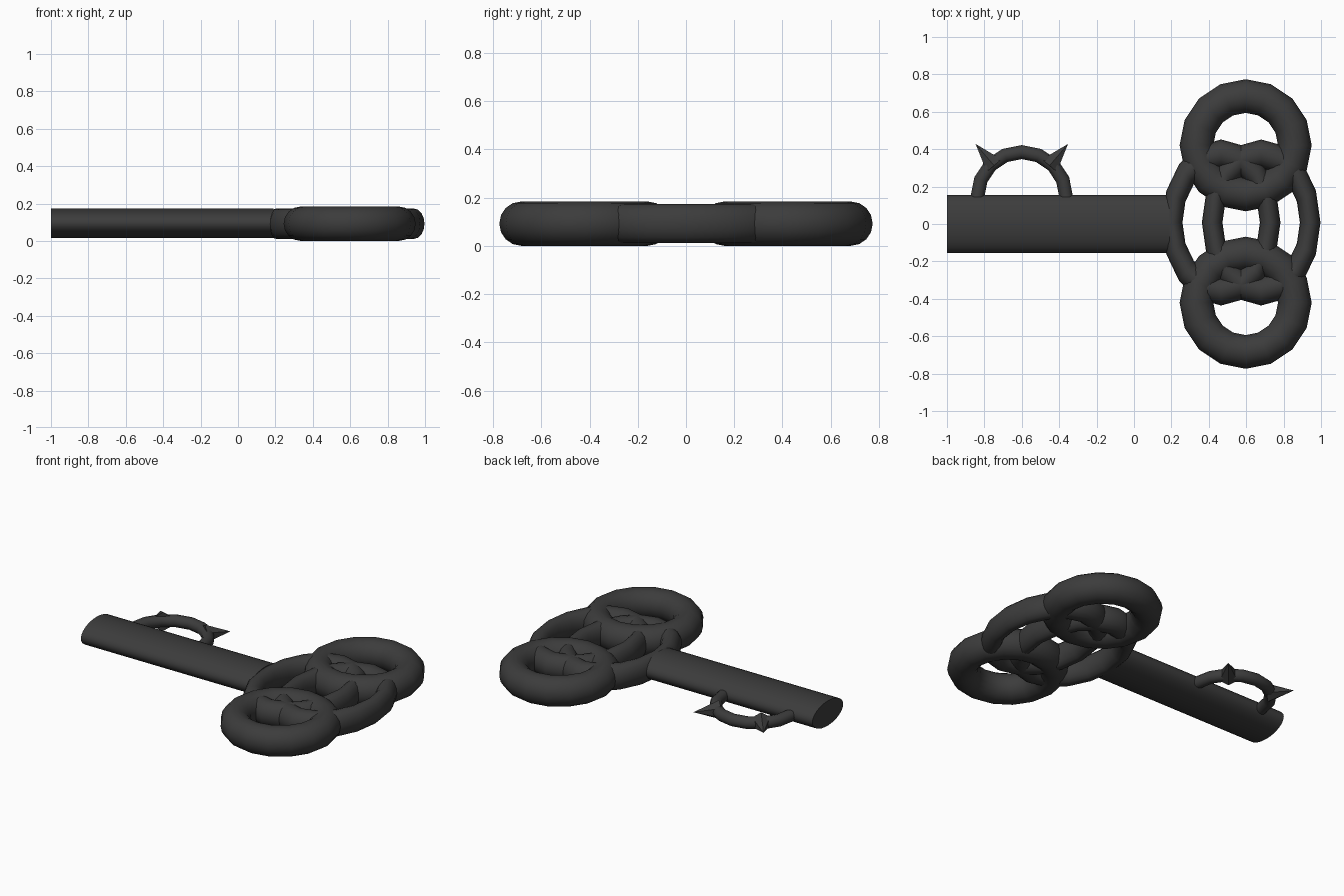
import bpy, bmesh
from math import sin, cos, pi, radians
from mathutils import Vector

if "Cube" in bpy.data.objects:
    bpy.data.objects.remove(bpy.data.objects["Cube"])

Z = 0.092
dark = bpy.data.materials.new("dark_iron")
dark.diffuse_color = (0.045, 0.045, 0.045, 1)
dark.use_nodes = True
dark.node_tree.nodes["Principled BSDF"].inputs["Base Color"].default_value = dark.diffuse_color


def finish(name, bm):
    bmesh.ops.recalc_face_normals(bm, faces=bm.faces)
    me = bpy.data.meshes.new(name)
    bm.to_mesh(me)
    bm.free()
    ob = bpy.data.objects.new(name, me)
    bpy.context.collection.objects.link(ob)
    me.materials.append(dark)
    bpy.ops.object.select_all(action='DESELECT')
    ob.select_set(True)
    bpy.context.view_layer.objects.active = ob
    bpy.ops.object.shade_smooth_by_angle(angle=radians(35))
    return ob


def ring(name, x, y, major, minor, stretch=(1, 1, 1), arc=1.0, segs=16, sides=16):
    """Torus lying in the xy plane; arc < 1 leaves a capped partial ring."""
    bm = bmesh.new()
    closed = arc == 1.0
    loops = []
    for i in range(segs if closed else segs + 1):
        a = 2 * pi * arc * i / segs
        loop = []
        for j in range(sides):
            b = 2 * pi * j / sides
            r = major + minor * cos(b)
            loop.append(bm.verts.new((x + r * cos(a) * stretch[0],
                                      y + r * sin(a) * stretch[1],
                                      Z + minor * sin(b) * stretch[2])))
        loops.append(loop)
    for i in range(segs):
        p, q = loops[i], loops[(i + 1) % len(loops)]
        for j in range(sides):
            k = (j + 1) % sides
            bm.faces.new((p[j], p[k], q[k], q[j]))
    if not closed:
        bm.faces.new(loops[0])
        bm.faces.new(loops[-1])
    return finish(name, bm)


# Flattened oval shaft
bm = bmesh.new()
bmesh.ops.create_cone(bm, cap_ends=True, segments=32, radius1=1, radius2=1, depth=1)
for v in bm.verts:
    x, y, z = v.co
    v.co = (-0.405 + z * 1.19, y * 0.155, 0.095 + x * 0.079)
finish("shaft", bm)

# Two large round bow rings
for side, label in ((1, "upper"), (-1, "lower")):
    ring(f"{label}_bow_ring", 0.597, side * 0.421, 0.263, 0.09, (1, 1, 1.02))

# Two interlocking oval rings
for x, label in ((0.466, "left"), (0.68, "right")):
    ring(f"{label}_oval_ring", x, 0.008, 0.262, 0.055, (1, 1.4, 1.47))

# Half ring forming the key bit
ring("bit_arch", -0.6, 0.145, 0.237, 0.037, (1, 1.01, 1), arc=0.5, segs=8, sides=12)

# Pointed spikes on the bit
for side, label in ((-1, "left"), (1, "right")):
    tip = Vector((-0.6 + side * 0.247, 0.428, Z))
    base = Vector((-0.6 + side * 0.148, 0.312, Z))
    axis = tip - base
    bm = bmesh.new()
    bmesh.ops.create_cone(bm, cap_ends=True, segments=6, radius1=0.06, radius2=0,
                          depth=axis.length)
    rot = axis.to_track_quat('Z', 'Y')
    for v in bm.verts:
        v.co = rot @ v.co + (tip + base) / 2
    finish(f"{label}_bit_spike", bm)
